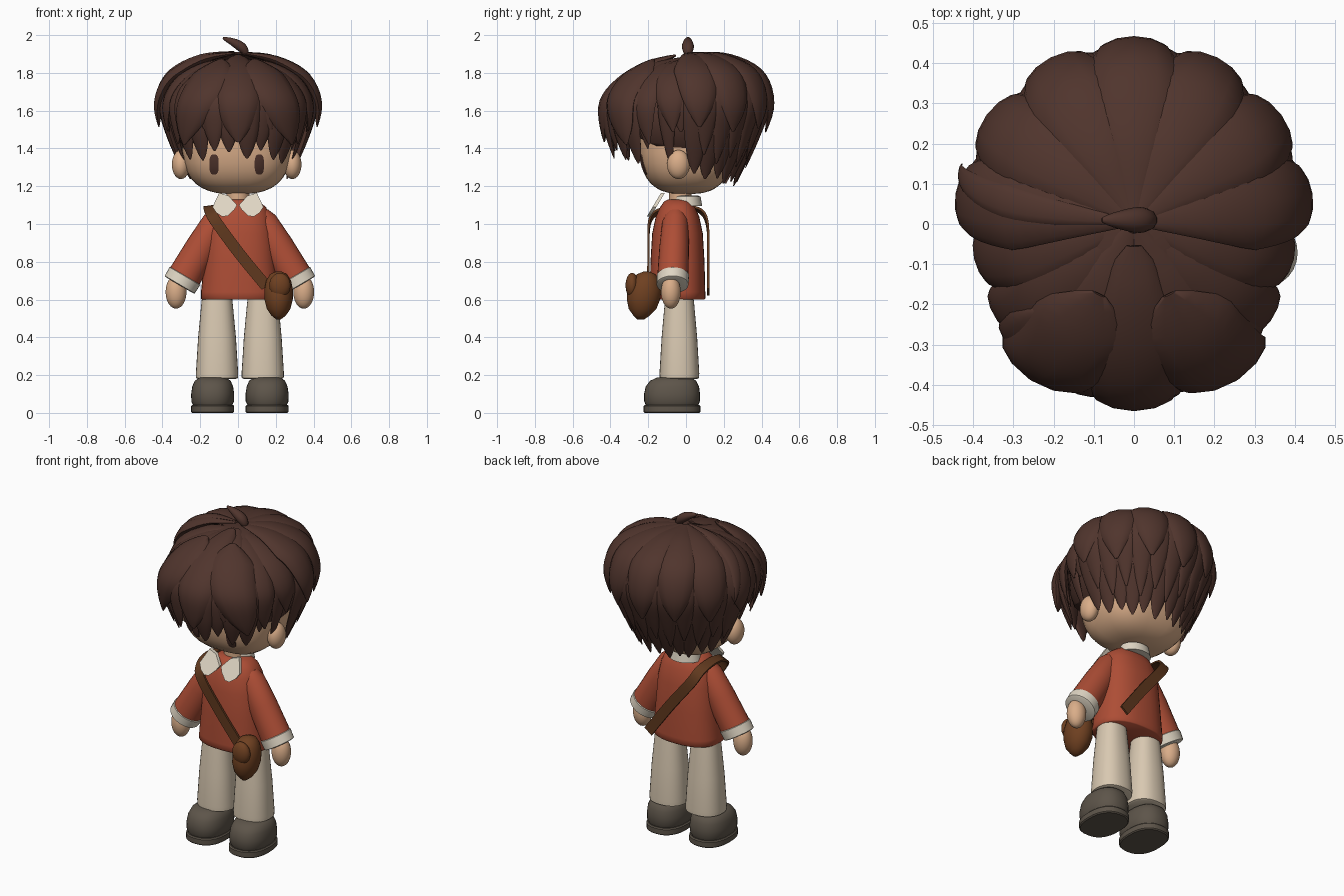
import bpy, bmesh, random
from math import sin, cos, pi, radians
from mathutils import Vector

random.seed(4)
if "Cube" in bpy.data.objects:
    bpy.data.objects.remove(bpy.data.objects["Cube"])


def material(name, rgb):
    m = bpy.data.materials.new(name)
    m.use_nodes = True
    m.diffuse_color = (*rgb, 1)
    m.node_tree.nodes["Principled BSDF"].inputs["Base Color"].default_value = (*rgb, 1)
    return m


HAIR = material("dark brown hair", (0.08, 0.035, 0.026))
SKIN = material("skin", (0.70, 0.42, 0.25))
RED = material("red wool", (0.42, 0.075, 0.036))
CREAM = material("cream cloth", (0.74, 0.67, 0.55))
BEIGE = material("beige trousers", (0.69, 0.58, 0.44))
GREY = material("grey brown shoe", (0.11, 0.09, 0.068))
STRAP = material("strap leather", (0.115, 0.04, 0.013))
LEATHER = material("bag leather", (0.16, 0.052, 0.015))
BODY_X, HEAD_X = 0.01, -0.007


def make(name, mat, tubes, angle=40, dx=0.0):
    """Skin each list of rings into a closed tube, all in one object."""
    bm = bmesh.new()
    for rings in tubes:
        vs = [[bm.verts.new(p) for p in r] for r in rings]
        n = len(vs[0])
        for a, b in zip(vs, vs[1:]):
            for i in range(n):
                bm.faces.new((a[i], a[(i + 1) % n], b[(i + 1) % n], b[i]))
        bm.faces.new(vs[0][::-1])
        bm.faces.new(vs[-1])
    bmesh.ops.recalc_face_normals(bm, faces=bm.faces[:])
    me = bpy.data.meshes.new(name)
    bm.to_mesh(me)
    bm.free()
    me.materials.append(mat)
    ob = bpy.data.objects.new(name, me)
    ob.location.x = dx
    bpy.context.collection.objects.link(ob)
    bpy.ops.object.select_all(action='DESELECT')
    ob.select_set(True)
    bpy.context.view_layer.objects.active = ob
    bpy.ops.object.shade_smooth_by_angle(angle=radians(angle))
    return ob


def spow(v, e):
    return abs(v) ** e * (1 if v >= 0 else -1)


def ring(cx, cy, z, hx, hy, p=2.0, n=32):
    ts = [2 * pi * i / n for i in range(n)]
    return [Vector((cx + hx * spow(cos(t), 2 / p), cy + hy * spow(sin(t), 2 / p), z)) for t in ts]


def blob(c, r, p=2.0, n=32, m=18):
    rings = []
    for i in range(m + 1):
        f = radians(-87 + 174 * i / m)
        k = cos(f) ** (2 / p)
        rings.append(ring(c[0], c[1], c[2] + r[2] * spow(sin(f), 2 / p), r[0] * k, r[1] * k, p, n))
    return rings


def limb(stations, n=24):
    """Round tube along a straight line in the xz plane: (point, radius) pairs."""
    d = (stations[-1][0] - stations[0][0]).normalized()
    y = Vector((0, 1, 0))
    e = d.cross(y)
    return [[p + (y * cos(2 * pi * i / n) * 0.92 + e * sin(2 * pi * i / n)) * r
             for i in range(n)] for p, r in stations]


def spline(pts, t):
    f = min(max(t, 0), 1) * (len(pts) - 1)
    i = min(int(f), len(pts) - 2)
    u = f - i
    a, b, c, d = (Vector(pts[min(max(j, 0), len(pts) - 1)]) for j in range(i - 1, i + 3))
    return 0.5 * (2 * b + (c - a) * u + (2 * a - 5 * b + 4 * c - d) * u * u + (3 * b - a - 3 * c + d) * u ** 3)


# Head, ears and neck
HP, HR, HZ = 2.8, (0.292, 0.25, 0.30), 1.458
make("head", SKIN, [blob((0, 0, HZ), HR, HP)], dx=HEAD_X)
make("neck", SKIN, [[ring(0, -0.03, z, 0.06, 0.06) for z in (1.08, 1.2)]])


def face_y(x, z):
    k = 1 - abs(x / HR[0]) ** HP - abs((z - HZ) / HR[2]) ** HP
    return -HR[1] * k ** (1 / HP)


def eye(s):
    rings = []
    for k, off in ((1, 0.01), (1, -0.004), (0.6, -0.006), (0.2, -0.006)):
        r = ring(s * 0.12, 0, 0, 0.025 * k, 0.054 * k, 2.8, 24)
        rings.append([Vector((v.x, face_y(v.x, 1.315 + v.y) + off, 1.315 + v.y)) for v in r])
    return rings


# Paired parts
for side, s in (("left", 1), ("right", -1)):
    make(side + "_ear", SKIN, [blob((s * 0.295, -0.04, 1.315), (0.048, 0.06, 0.077))], dx=HEAD_X)
    make(side + "_eye", HAIR, [eye(s)], dx=HEAD_X)

    flap = [(0.10, 1.165), (0.05, 1.15), (0.005, 1.10), (0.02, 1.075), (0.055, 1.042), (0.085, 1.04),
            (0.115, 1.06), (0.135, 1.09)]
    make(side + "_collar_flap", CREAM,
         [[[Vector((s * x, y - (1.16 - z) * 0.6, z)) for x, z in flap] for y in (-0.115, -0.135)]])

    a, b = Vector((s * 0.10, -0.055, 1.05)), Vector((s * 0.30, -0.07, 0.71))
    path = [(0, 0.055), (0.12, 0.075), (0.5, 0.085), (1, 0.09)]
    make(side + "_sleeve", RED, [limb([(a.lerp(b, t), r) for t, r in path])], dx=BODY_X)
    cuff = [(0.95, 0.088), (0.96, 0.094), (1.09, 0.092), (1.1, 0.084)]
    make(side + "_cuff", CREAM, [limb([(a.lerp(b, t), r) for t, r in cuff])], dx=BODY_X)
    make(side + "_hand", SKIN, [blob((s * 0.338, -0.08, 0.64), (0.055, 0.052, 0.088))], dx=BODY_X)

    leg = [(0.18, 0.1), (0.185, 0.111), (0.21, 0.112), (0.4, 0.1), (0.57, 0.084), (0.64, 0.076)]
    make(side + "_trouser_leg", BEIGE, [[ring(s * 0.121, -0.035, z, r, r * 0.94, 2.3) for z, r in leg]],
         dx=BODY_X)

    sole = [(0, 0.108), (0.006, 0.114), (0.036, 0.114), (0.042, 0.108)]
    make(side + "_sole", GREY, [[ring(s * 0.144, -0.074, z, r, r + 0.036, 2.4) for z, r in sole]], dx=BODY_X)
    upper = [(0.04, 0.103, 0.138, -0.074), (0.06, 0.113, 0.147, -0.074), (0.10, 0.114, 0.148, -0.074),
             (0.14, 0.108, 0.141, -0.072), (0.17, 0.095, 0.122, -0.068), (0.187, 0.07, 0.092, -0.062)]
    make(side + "_shoe", GREY, [[ring(s * 0.144, y, z, hx, hy, 2.3) for z, hx, hy, y in upper]], dx=BODY_X)

# Jumper body and standing collar
body = [(0.60, 0.20, 0.142), (0.605, 0.207, 0.147), (0.64, 0.206, 0.147), (0.80, 0.19, 0.143),
        (0.95, 0.178, 0.134), (1.04, 0.16, 0.115), (1.09, 0.138, 0.092), (1.12, 0.10, 0.07), (1.13, 0.06, 0.05)]
make("jumper", RED, [[ring(0, -0.045, z, hx, hy, 2.4) for z, hx, hy in body]], 60, dx=BODY_X)
make("collar_band", CREAM, [[ring(0, 0.005, z, r, r * 0.85) for z, r in ((1.095, 0.095), (1.145, 0.085), (1.15, 0.07))]])

# Shoulder strap swept over the right shoulder, and the pouch it carries
strap_path = [(0.17, 0.118, 0.64), (0.03, 0.118, 0.83), (-0.11, 0.112, 1.005), (-0.145, 0.065, 1.075),
              (-0.152, -0.05, 1.092), (-0.148, -0.14, 1.07), (-0.115, -0.193, 1.01), (0.01, -0.198, 0.84),
              (0.15, -0.20, 0.67)]
sections = []
for i in range(41):
    p = spline(strap_path, i / 40)
    d = spline(strap_path, (i + 0.5) / 40) - spline(strap_path, (i - 0.5) / 40)
    level = sin(pi * i / 40) ** 4
    across = Vector((0.79, 0, 0.61 - 0.5 * level)).normalized() * 0.03
    n = d.cross(across).normalized() * 0.006
    sections.append([p + across + n, p - across + n, p - across - n, p + across - n])
make("shoulder_strap", STRAP, [sections])
pouch = [(0.495, 0.012, 0.018, -0.24), (0.515, 0.038, 0.043, -0.235), (0.55, 0.062, 0.073, -0.23),
         (0.60, 0.075, 0.088, -0.225), (0.65, 0.076, 0.09, -0.22), (0.70, 0.066, 0.074, -0.215),
         (0.735, 0.045, 0.048, -0.21), (0.748, 0.015, 0.015, -0.21)]
make("pouch", LEATHER, [[ring(0.215, y, z, hx, hy) for z, hx, hy, y in pouch]], 60)
make("pouch_flap", LEATHER, [blob((0.222, -0.285, 0.675), (0.056, 0.035, 0.066))])

# Hair cap, sliced so the face and neck stay clear
cap = make("hair_cap", HAIR, [blob((0, 0, 1.575), (0.345, 0.375, 0.305))])
bm = bmesh.new()
bm.from_mesh(cap.data)
bmesh.ops.bisect_plane(bm, geom=bm.verts[:] + bm.edges[:] + bm.faces[:], clear_inner=True,
                       plane_co=(0, -0.3, 1.48), plane_no=(0, 0.42, 0.9))
bmesh.ops.holes_fill(bm, edges=[e for e in bm.edges if e.is_boundary])
bm.to_mesh(cap.data)
bm.free()

# Hair locks follow a (radius, height) profile blended from front to back
FRONT = [(0.02, 1.905), (0.2, 1.865), (0.36, 1.775), (0.46, 1.65), (0.455, 1.49), (0.405, 1.34)]
BACK = [(0.02, 1.91), (0.22, 1.9), (0.40, 1.81), (0.46, 1.64), (0.405, 1.45), (0.28, 1.18)]


def lock(deg, width, t0, t1, inset=0.0, power=4, sweep=0, m=18, n=12):
    rings = []
    mix = ((1 + sin(radians(deg))) / 2) ** 0.75
    prof = [Vector(f).lerp(Vector(b), mix) for f, b in zip(FRONT, BACK)]
    squeeze = 1 - (0.06 if sin(radians(deg)) < 0 else 0.03) * cos(radians(deg)) ** 2
    for i in range(m + 1):
        u = i / m * 0.985
        t = t0 + (t1 - t0) * u
        a = radians(deg + sweep * u * u)
        c = spline(prof, t)
        tan = spline(prof, t + 0.01) - spline(prof, t - 0.01)
        tan.normalize()
        out, tang = Vector((cos(a), sin(a), 0)), Vector((-sin(a), cos(a), 0))
        nor = out * -tan.y + Vector((0, 0, tan.x))
        # Narrow at the root, full in the middle, pointed at the tip
        w = width * min(1, 0.08 + c.x / 0.36, 0.15 + 3 * u ** 0.8) * (1 - u ** power)
        th = 0.32 * w
        row = []
        for j in range(n):
            q = 2 * pi * j / n
            x = w * cos(q)
            row.append(Vector((0, 0.005, c.y)) + out * (c.x * squeeze - x * x / (2 * max(c.x, 0.1)))
                       + tang * x + nor * (th * (sin(q) - 0.9) - inset))
        rings.append(row)
    return rings


make("crown_locks", HAIR, [lock(90 + 27 * k, 0.118, 0, 0.78 - 0.02 * (k % 2), 0, 5) for k in range(-3, 4)], 60)
front, under, nape = [lock(-90, 0.125, 0.06, 0.88, 0, 6)], [], []
for s in (1, -1):
    def at(deg):
        return deg if s > 0 else 180 - deg
    # Big fringe leaves flicking outwards, then temple locks
    front += [lock(at(-64), 0.135, 0.2, 0.88, -0.006, 5, 16 * s), lock(at(-66), 0.13, 0.02, 0.8, 0.02),
              lock(at(-40), 0.10, 0.05, 0.88, 0.03, 4, 8 * s), lock(at(-16), 0.105, 0.03, 0.80, 0.03, 4, 5 * s)]
    under += [lock(at(-17), 0.05, 0.4, 0.97, 0.05, 4), lock(at(-36), 0.065, 0.4, 0.9, 0.04, 4),
              lock(at(-5), 0.07, 0.4, 0.80, 0.04, 4)]
make("fringe_locks", HAIR, front, 60)
make("part_strand", HAIR, [lock(174, 0.05, 0.0, 0.68, -0.008, 3, -13)], 60)
tips = [(-134, 0.96), (-121, 0.99), (-108, 0.93), (-97, 0.95), (-83, 1.0), (-72, 0.93), (-60, 0.98), (-48, 1.0)]
for k, (deg, end) in enumerate(tips):
    under.append(lock(deg, 0.07, 0.35, end, 0.015 + 0.01 * (k % 2), 5))
make("fringe_tips", HAIR, under, 60)
for k in range(12):
    nape.append(lock(15 + 13.6 * k, 0.08, 0.3, 0.89 + 0.03 * (k % 2), 0.02, 4))
for k in range(13):
    nape.append(lock(9 + 13.5 * k, 0.08, 0.4, 0.98 + 0.02 * (k % 2), 0.03, 5, random.uniform(-3, 3)))
make("nape_locks", HAIR, nape, 60)

# Small tuft on the crown
tuft_path = [(0.045, 0.01, 1.895), (0.025, 0.01, 1.93), (-0.02, 0.01, 1.96), (-0.08, 0.01, 1.985)]
tuft = []
for i in range(13):
    u = i / 12
    p = spline(tuft_path, u)
    d = (spline(tuft_path, u + 0.02) - spline(tuft_path, u - 0.02)).normalized()
    w = 0.004 + 0.028 * sin(pi * (0.12 + 0.86 * u))
    e = Vector((0, 1, 0))
    tuft.append([p + (e * cos(pi * j / 5) + d.cross(e) * 0.85 * sin(pi * j / 5)) * w for j in range(10)])
make("crown_tuft", HAIR, [tuft], 60)
